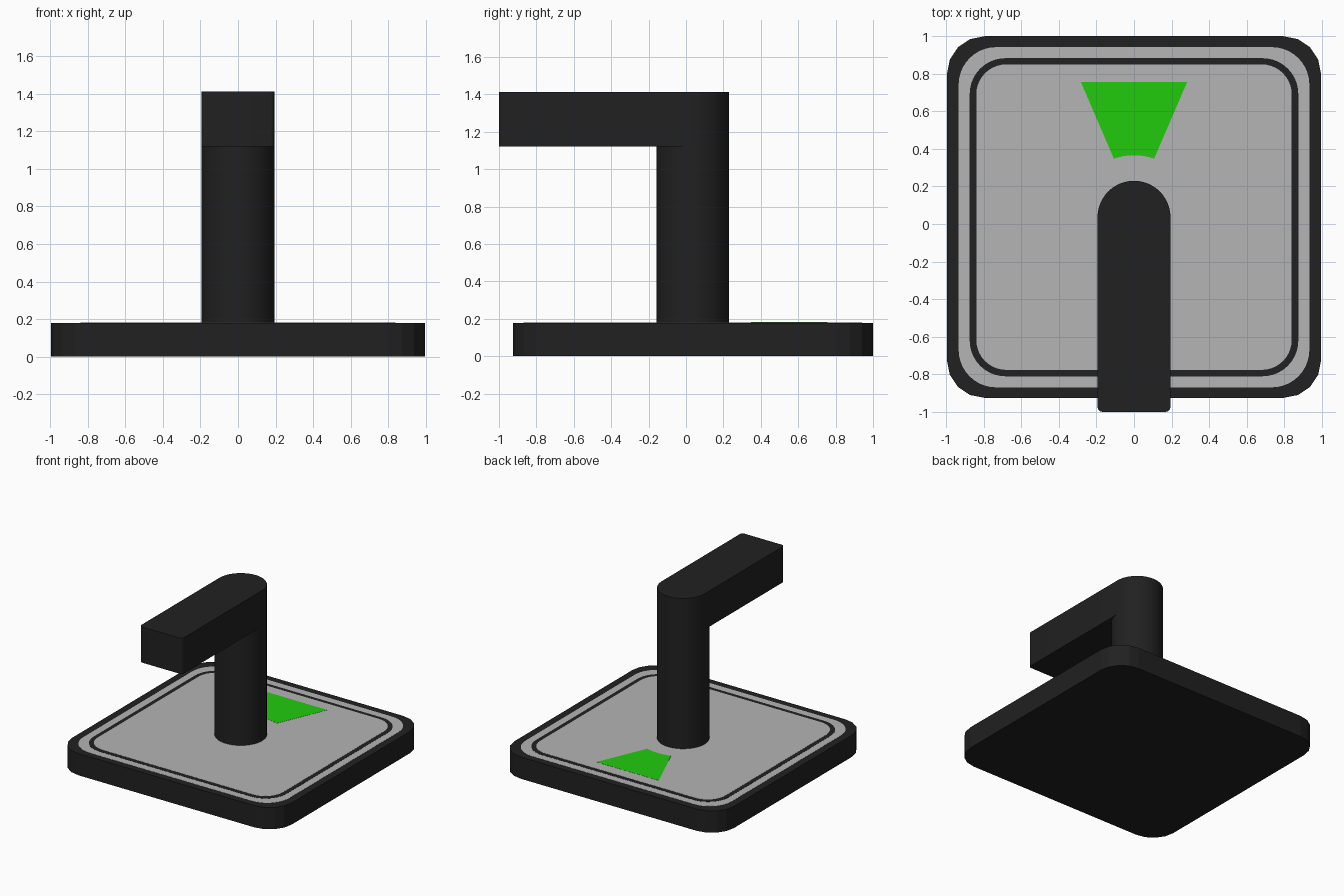
import bpy
import bmesh
from math import cos, sin, pi, radians

cube = bpy.data.objects.get("Cube")
if cube:
    bpy.data.objects.remove(cube, do_unlink=True)


def material(name, color):
    mat = bpy.data.materials.new(name)
    mat.use_nodes = True
    mat.diffuse_color = color
    mat.node_tree.nodes["Principled BSDF"].inputs["Base Color"].default_value = color
    return mat


black = material("black", (0.015, 0.015, 0.015, 1))
grey = material("grey", (0.46, 0.46, 0.46, 1))
green = material("green", (0.016, 0.6, 0.004, 1))


def arc(cx, cy, r, start, end, n):
    """Points along an arc, angles in degrees."""
    angles = [radians(start + (end - start) * i / n) for i in range(n + 1)]
    return [(cx + r * cos(a), cy + r * sin(a)) for a in angles]


def rounded_rect(hx, y0, y1, r, n):
    corners = [(hx - r, y1 - r), (r - hx, y1 - r), (r - hx, y0 + r), (hx - r, y0 + r)]
    return [p for i, (cx, cy) in enumerate(corners)
            for p in arc(cx, cy, r, 90 * i, 90 * i + 90, n)]


def prism(name, outline, z0, z1, mat, smooth=False):
    """Extrude a counter-clockwise outline from z0 up to z1."""
    bm = bmesh.new()
    face = bm.faces.new([bm.verts.new((x, y, z0)) for x, y in outline])
    ext = bmesh.ops.extrude_face_region(bm, geom=[face], use_keep_orig=True)
    top = [v for v in ext["geom"] if isinstance(v, bmesh.types.BMVert)]
    bmesh.ops.translate(bm, verts=top, vec=(0, 0, z1 - z0))
    bmesh.ops.recalc_face_normals(bm, faces=bm.faces)
    mesh = bpy.data.meshes.new(name)
    bm.to_mesh(mesh)
    bm.free()
    mesh.materials.append(mat)
    obj = bpy.data.objects.new(name, mesh)
    bpy.context.collection.objects.link(obj)
    if smooth:
        bpy.ops.object.select_all(action='DESELECT')
        obj.select_set(True)
        bpy.context.view_layer.objects.active = obj
        bpy.ops.object.shade_smooth_by_angle(angle=radians(30))
    return obj


BASE_TOP = 0.178
ARM_BOTTOM, ARM_TOP = 1.12, 1.413
POST_Y, POST_R = 0.036, 0.194

# Base slab with faceted corners
prism("base", rounded_rect(0.996, -0.926, 1.0, 0.2, 4), 0, BASE_TOP, black)

# Thin inlays on the slab: grey border, black line, grey panel
inlays = [("border_inlay", 0.934, -0.87, 0.942, 0.2, grey),
          ("line_inlay", 0.875, -0.811, 0.883, 0.19, black),
          ("panel_inlay", 0.84, -0.777, 0.85, 0.16, grey)]
z = BASE_TOP
for name, hx, y0, y1, r, mat in inlays:
    prism(name, rounded_rect(hx, y0, y1, r, 10), z - 0.001, z + 0.001, mat)
    z += 0.001

# Green pointer wedge, its inner edge curved around the post
wedge = [(0.283, 0.756), (-0.283, 0.756)] + arc(0, POST_Y, 0.33, 109, 71, 8)
prism("pointer_marker", wedge, z - 0.001, z + 0.001, green)

# Round post
prism("post", arc(0, POST_Y, POST_R, 0, 360, 64)[:-1], BASE_TOP, ARM_BOTTOM, black, True)

# Arm with a half-round back end and softened front corners
bevel = 0.025
arm = arc(0, POST_Y, POST_R, 0, 180, 32)
arm += arc(bevel - POST_R, bevel - 1, bevel, 180, 270, 4)
arm += arc(POST_R - bevel, bevel - 1, bevel, 270, 360, 4)
prism("arm", arm, ARM_BOTTOM, ARM_TOP, black, True)
